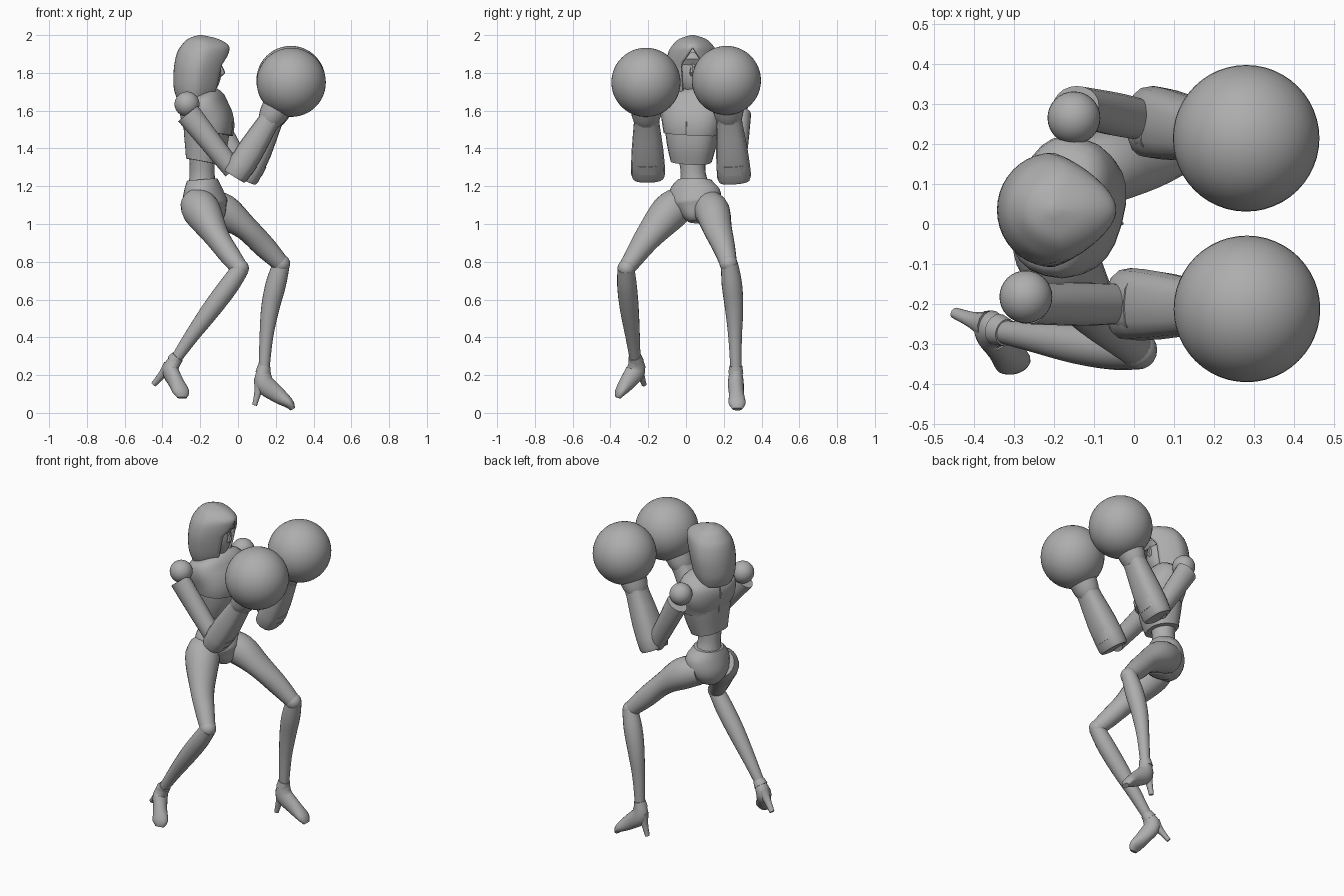
import bpy
import bmesh
from math import sin, cos, pi, copysign
from mathutils import Vector

cube = bpy.data.objects.get("Cube")
if cube:
    bpy.data.objects.remove(cube, do_unlink=True)

grey = bpy.data.materials.new("plain_grey")
grey.use_nodes = True
grey.diffuse_color = (0.42, 0.42, 0.42, 1)
grey.node_tree.nodes["Principled BSDF"].inputs["Base Color"].default_value = grey.diffuse_color

CHEST_SIDE = Vector((0.26, 0.96, 0)).normalized()   # the body is twisted a little
SIDE = Vector((0, 1, 0))


def finish(name, bm, angle=40):
    bmesh.ops.recalc_face_normals(bm, faces=bm.faces)
    mesh = bpy.data.meshes.new(name)
    bm.to_mesh(mesh)
    bm.free()
    mesh.materials.append(grey)
    obj = bpy.data.objects.new(name, mesh)
    bpy.context.collection.objects.link(obj)
    bpy.ops.object.select_all(action="DESELECT")
    obj.select_set(True)
    bpy.context.view_layer.objects.active = obj
    bpy.ops.object.shade_smooth_by_angle(angle=angle * pi / 180)
    return obj


def catmull(rows, steps):
    """Smoothly fill in rows between the given ones."""
    if steps < 2:
        return rows
    padded = [rows[0]] + rows + [rows[-1]]
    out = []
    for p, q, r, s in zip(padded, padded[1:], padded[2:], padded[3:]):
        for k in range(steps):
            t = k / steps
            out.append([b + t * ((c - a) + t * ((2*a - 5*b + 4*c - d) + t * (3*(b - c) + d - a))) / 2
                        for a, b, c, d in zip(p, q, r, s)])
    return out + [rows[-1]]


def loft(name, rings, side=SIDE, steps=4, sides=20, square=1.0):
    """Skin elliptical rings (x, y, z, side radius, depth radius) along a path."""
    rows = catmull([list(r) + [r[3]] * (5 - len(r)) for r in rings], steps)
    bm = bmesh.new()
    loops = []
    for i, row in enumerate(rows):
        before, after = rows[max(i - 1, 0)], rows[min(i + 1, len(rows) - 1)]
        along = (Vector(after[:3]) - Vector(before[:3])).normalized()
        u = (side - along * side.dot(along)).normalized()
        v = along.cross(u)
        loop = []
        for k in range(sides):
            c, s = cos(2 * pi * k / sides), sin(2 * pi * k / sides)
            c, s = copysign(abs(c) ** square, c), copysign(abs(s) ** square, s)
            loop.append(bm.verts.new(Vector(row[:3]) + u * c * row[3] + v * s * row[4]))
        loops.append(loop)
    for a, b in zip(loops, loops[1:]):
        for k in range(sides):
            n = (k + 1) % sides
            bm.faces.new((a[k], a[n], b[n], b[k]))
    bm.faces.new(loops[0])
    bm.faces.new(loops[-1])
    return finish(name, bm)


def ball(name, centre, radius, scale=(1, 1, 1), detail=32):
    bm = bmesh.new()
    bmesh.ops.create_uvsphere(bm, u_segments=detail, v_segments=detail // 2, radius=radius)
    bmesh.ops.scale(bm, vec=scale, verts=bm.verts)
    bmesh.ops.translate(bm, vec=centre, verts=bm.verts)
    return finish(name, bm)


# Hood: egg-shaped sections, open at the front below the brim
def build_hood():
    profile = [(1.655, -0.32, -0.12, 0.11), (1.72, -0.34, -0.09, 0.132), (1.82, -0.34, -0.065, 0.143),
               (1.90, -0.325, -0.047, 0.132), (1.945, -0.30, -0.05, 0.108),
               (1.98, -0.265, -0.105, 0.07), (2.0, -0.21, -0.19, 0.01)]
    count = 32
    bm = bmesh.new()
    loops = []
    for z, back, front, width in catmull([list(p) for p in profile], 4):
        gap = min(0.62, max(0.0, (1.935 - z) * 7))
        loop = []
        for k in range(count + 1):
            a = gap + (2 * pi - 2 * gap) * k / count
            taper = 1 - 0.3 * max(0, cos(a))
            loop.append(bm.verts.new(((back + front) / 2 + (front - back) / 2 * cos(a),
                                      0.035 + width * sin(a) * taper, z)))
        loops.append(loop)
    for a, b in zip(loops, loops[1:]):
        for k in range(count):
            bm.faces.new((a[k], a[k + 1], b[k + 1], b[k]))
    bm.faces.new(loops[-1][:-1])
    bmesh.ops.remove_doubles(bm, verts=bm.verts, dist=0.0005)
    hood = finish("hood", bm)
    shell = hood.modifiers.new("thickness", "SOLIDIFY")
    shell.thickness = 0.012
    shell.offset = -1


build_hood()
ball("face", (-0.18, 0.035, 1.81), 0.1, (0.92, 0.85, 1.35))
loft("nose", [(-0.1, 0.035, 1.85, 0.008, 0.01), (-0.085, 0.035, 1.8, 0.016, 0.018),
              (-0.095, 0.035, 1.785, 0.012, 0.01)], steps=1, sides=8)
loft("brow_visor", [(-0.105, 0.035, 1.85, 0.07, 0.015), (-0.09, 0.035, 1.875, 0.055, 0.018),
                    (-0.1, 0.035, 1.9, 0.03, 0.02)], steps=1, sides=12)
loft("neck", [(-0.19, 0.04, 1.6, 0.065), (-0.2, 0.038, 1.75, 0.055)], steps=1)

# Torso: breastplate overlapping a rib shell, then a slim waist
loft("breastplate", [(-0.195, 0.045, 1.7, 0.08, 0.07), (-0.185, 0.045, 1.665, 0.16, 0.105),
                     (-0.175, 0.042, 1.6, 0.178, 0.125), (-0.155, 0.035, 1.53, 0.162, 0.13),
                     (-0.155, 0.032, 1.475, 0.148, 0.122)], CHEST_SIDE, 3, 24, 0.8)
loft("rib_shell", [(-0.165, 0.035, 1.52, 0.148, 0.118), (-0.17, 0.03, 1.42, 0.13, 0.108),
                   (-0.185, 0.028, 1.33, 0.108, 0.088)], CHEST_SIDE, 3, 24, 0.8)
loft("waist", [(-0.19, 0.03, 1.38, 0.075, 0.07), (-0.19, 0.038, 1.27, 0.066, 0.066),
               (-0.19, 0.045, 1.19, 0.085, 0.075)], CHEST_SIDE)
loft("pelvis", [(-0.19, 0.045, 1.235, 0.09, 0.08), (-0.185, 0.045, 1.18, 0.135, 0.1),
                (-0.175, 0.05, 1.1, 0.135, 0.12), (-0.155, 0.05, 1.04, 0.075, 0.095),
                (-0.15, 0.05, 1.01, 0.035, 0.06)], CHEST_SIDE, 4, 24)


# Raised seams down the breastbone and spine
def seam(name, points):
    curve = bpy.data.curves.new(name, "CURVE")
    curve.dimensions = "3D"
    curve.bevel_depth = 0.004
    spline = curve.splines.new("POLY")
    spline.points.add(len(points) - 1)
    for target, p in zip(spline.points, points):
        target.co = (*p, 1)
    curve.materials.append(grey)
    bpy.context.collection.objects.link(bpy.data.objects.new(name, curve))


seam("breastbone_seam", [(-0.082, 0.018, 1.665), (-0.054, 0.009, 1.6), (-0.03, 0.001, 1.53), (-0.037, 0, 1.475)])
seam("spine_seam", [(-0.286, 0.073, 1.665), (-0.296, 0.075, 1.6), (-0.281, 0.069, 1.53), (-0.273, 0.064, 1.475)])


# Arms: ball shoulders, tapered upper arms, gauntlets and big round gloves
def arm(tag, shoulder, sleeve, elbow, wrist, glove):
    shoulder, sleeve, elbow, wrist, glove = map(Vector, (shoulder, sleeve, elbow, wrist, glove))
    ball(tag + "_shoulder", shoulder, 0.066)
    loft(tag + "_upper_arm", [(*sleeve, 0.05, 0.066), (*sleeve.lerp(elbow, 0.5), 0.054, 0.058),
                              (*elbow.lerp(sleeve, 0.06), 0.05, 0.052)], steps=3)
    at = elbow.lerp
    loft(tag + "_gauntlet", [(*at(wrist, -0.04), 0.076, 0.055), (*elbow, 0.09, 0.068),
                             (*at(wrist, 0.4), 0.084, 0.072), (*at(wrist, 0.85), 0.068, 0.058),
                             (*wrist, 0.068, 0.06)], steps=2, sides=16, square=0.75)
    loft(tag + "_elbow_guard", [(*at(wrist, 0.1), 0.07, 0.073), (*at(wrist, 0.24), 0.07, 0.075)],
         steps=1, sides=16, square=0.6)
    loft(tag + "_glove_cuff", [(*at(wrist, 0.88), 0.066, 0.06), (*at(wrist, 0.98), 0.078, 0.072),
                               (*wrist.lerp(glove, 0.3), 0.084, 0.08)], steps=2)
    ball(tag + "_glove", glove, 0.183, detail=48)


arm("right", (-0.27, -0.182, 1.635), (-0.265, -0.2, 1.585), (-0.01, -0.2, 1.265),
    (0.185, -0.21, 1.58), (0.282, -0.212, 1.75))
arm("left", (-0.15, 0.265, 1.635), (-0.145, 0.295, 1.585), (0.045, 0.255, 1.25),
    (0.2, 0.225, 1.59), (0.28, 0.214, 1.76))


# Legs: thigh, knee joint, calf and a high-heeled shoe
def leg(tag, thigh, calf, toe, heel):
    loft(tag + "_thigh", thigh)
    ball(tag + "_knee", thigh[-1][:3], 0.048, detail=20)
    loft(tag + "_calf", calf)
    ankle, toe, heel = Vector(calf[-1][:3]), Vector(toe), Vector(heel)
    back = ankle.lerp(heel, 0.32)
    arch = ankle.lerp(toe, 0.5) + (heel - ankle) * 0.15
    across = Vector((ankle.y - toe.y, toe.x - ankle.x, 0)).normalized()
    loft(tag + "_ankle_cuff", [(*ankle.lerp(Vector(calf[-2][:3]), 0.08), 0.034),
                               (*ankle.lerp(back, 0.4), 0.04)], steps=1)
    loft(tag + "_shoe", [(*ankle, 0.032), (*back.lerp(arch, 0.2), 0.042, 0.052),
                         (*arch, 0.04, 0.044), (*ankle.lerp(toe, 0.85), 0.045, 0.028),
                         (*toe, 0.026, 0.014)], across)
    loft(tag + "_heel", [(*back, 0.034, 0.04), (*back.lerp(heel, 0.45), 0.022, 0.02),
                         (*heel, 0.015, 0.013)], across, 3, 12)


leg("right",
    [(-0.225, -0.015, 1.115, 0.085), (-0.19, -0.085, 1.065, 0.1), (-0.11, -0.2, 0.93, 0.073, 0.066),
     (-0.04, -0.27, 0.83, 0.055), (0.01, -0.315, 0.765, 0.045)],
    [(0.015, -0.318, 0.765, 0.045), (-0.05, -0.312, 0.67, 0.052), (-0.14, -0.3, 0.55, 0.05),
     (-0.25, -0.282, 0.4, 0.038), (-0.325, -0.27, 0.29, 0.029)],
    (-0.297, -0.36, 0.08), (-0.447, -0.222, 0.15))
leg("left",
    [(-0.17, 0.11, 1.1, 0.085), (-0.075, 0.14, 1.065, 0.093), (0.04, 0.165, 0.98, 0.078, 0.066),
     (0.14, 0.2, 0.88, 0.06), (0.228, 0.225, 0.79, 0.045)],
    [(0.23, 0.23, 0.79, 0.045), (0.2, 0.243, 0.68, 0.054), (0.17, 0.255, 0.55, 0.048),
     (0.15, 0.26, 0.4, 0.036), (0.138, 0.264, 0.235, 0.029)],
    (0.29, 0.272, 0.02), (0.088, 0.26, 0.04))
